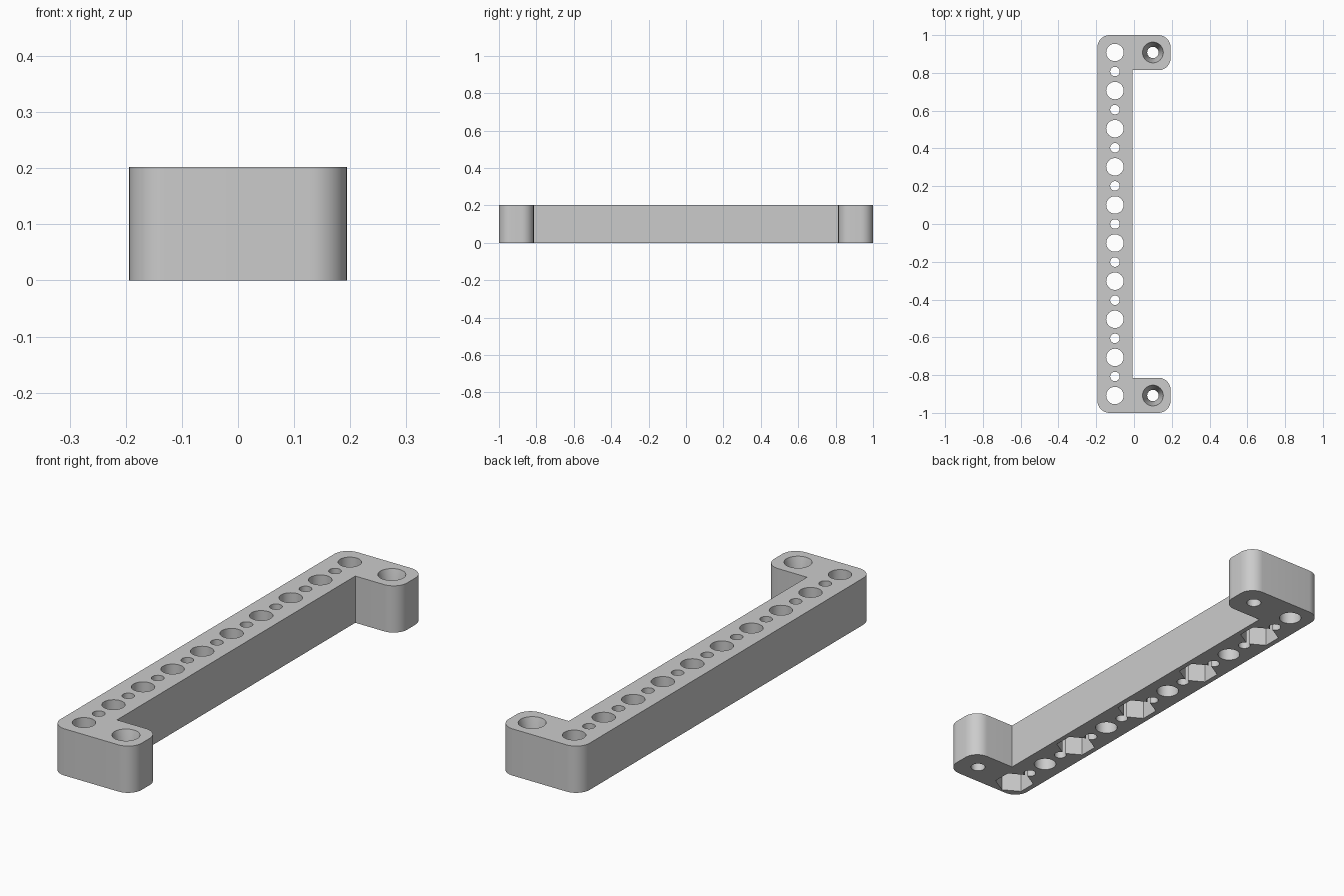
import bpy, bmesh, math

cube = bpy.data.objects.get("Cube")
if cube:
    bpy.data.objects.remove(cube)

HEIGHT, PITCH, ROW_X = 0.202, 0.2018, -0.101
LEFT, RIGHT, INNER, ARM_Y, CORNER = -0.194, 0.194, -0.009, 0.814, 0.065

grey = bpy.data.materials.new("mid grey")
grey.use_nodes = True
grey.diffuse_color = (0.6, 0.6, 0.6, 1)
grey.node_tree.nodes["Principled BSDF"].inputs["Base Color"].default_value = (0.6, 0.6, 0.6, 1)


def make_object(name, bm):
    bmesh.ops.recalc_face_normals(bm, faces=bm.faces[:])
    mesh = bpy.data.meshes.new(name)
    bm.to_mesh(mesh)
    bm.free()
    mesh.materials.append(grey)
    ob = bpy.data.objects.new(name, mesh)
    bpy.context.collection.objects.link(ob)
    return ob


def add_post(bm, x, y, sides, low, high, turn=0.0):
    """Closed round or many-sided post between two (radius, z) ends."""
    rings = []
    for radius, z in (low, high):
        angles = [turn + math.tau * i / sides for i in range(sides)]
        rings.append([bm.verts.new((x + radius * math.cos(a), y + radius * math.sin(a), z))
                      for a in angles])
    bm.faces.new(rings[0])
    bm.faces.new(rings[1])
    for i in range(sides):
        j = (i + 1) % sides
        bm.faces.new((rings[0][i], rings[0][j], rings[1][j], rings[1][i]))


def arc(x, y, start):
    """Quarter-round corner, running anticlockwise."""
    angles = [math.radians(start + 90 * i / 12) for i in range(13)]
    return [(x + CORNER * math.cos(a), y + CORNER * math.sin(a)) for a in angles]


# C-shaped outline: the back half is the front half mirrored
half = (arc(LEFT + CORNER, -1 + CORNER, 180) + arc(RIGHT - CORNER, -1 + CORNER, 270)
        + arc(RIGHT - CORNER, -ARM_Y - CORNER, 0) + [(INNER, -ARM_Y)])
outline = half + [(x, -y) for x, y in reversed(half)]
bm = bmesh.new()
base = bm.faces.new([bm.verts.new((x, y, 0)) for x, y in outline])
top = bmesh.ops.extrude_face_region(bm, geom=[base])
bmesh.ops.translate(bm, vec=(0, 0, HEIGHT),
                    verts=[v for v in top["geom"] if isinstance(v, bmesh.types.BMVert)])
bracket = make_object("mounting_bracket", bm)

# Row of alternating large and small holes, with screw holes in the arms
holes, nuts, sinks = bmesh.new(), bmesh.new(), bmesh.new()
for i in range(-9, 10):
    radius = 0.046 if i % 2 else 0.025
    add_post(holes, ROW_X, i * PITCH / 2, 48, (radius, -0.1), (radius, 0.3))
for side in (-1, 1):
    y = side * PITCH * 4.5
    add_post(holes, 0.1, y, 48, (0.03, -0.1), (0.03, 0.3))
    # Tapered screw head seat, carried just past the top face
    add_post(sinks, 0.1, y, 48, (0.029, 0.1), (0.0555, HEIGHT + 0.002))

# Hexagonal nut pockets under every second large hole
for i in range(5):
    add_post(nuts, ROW_X, (2 * i - 4.5) * PITCH, 6, (0.081, -0.1), (0.081, 0.1), math.pi / 2)

cutters = [make_object(name, b) for name, b in
           (("hole_cutter", holes), ("nut_pocket_cutter", nuts), ("screw_seat_cutter", sinks))]
for cutter in cutters:
    cutter.hide_render = True
    mod = bracket.modifiers.new(cutter.name, 'BOOLEAN')
    mod.operation, mod.solver, mod.object = 'DIFFERENCE', 'EXACT', cutter

# Bake the cuts, then drop the cutters
bpy.context.view_layer.update()
graph = bpy.context.evaluated_depsgraph_get()
baked = bpy.data.meshes.new_from_object(bracket.evaluated_get(graph))
bracket.modifiers.clear()
bracket.data = baked
for cutter in cutters:
    bpy.data.objects.remove(cutter)

# Smooth rounds with sharp rims
bpy.ops.object.select_all(action='DESELECT')
bracket.select_set(True)
bpy.context.view_layer.objects.active = bracket
bpy.ops.object.shade_smooth_by_angle(angle=math.radians(30))
